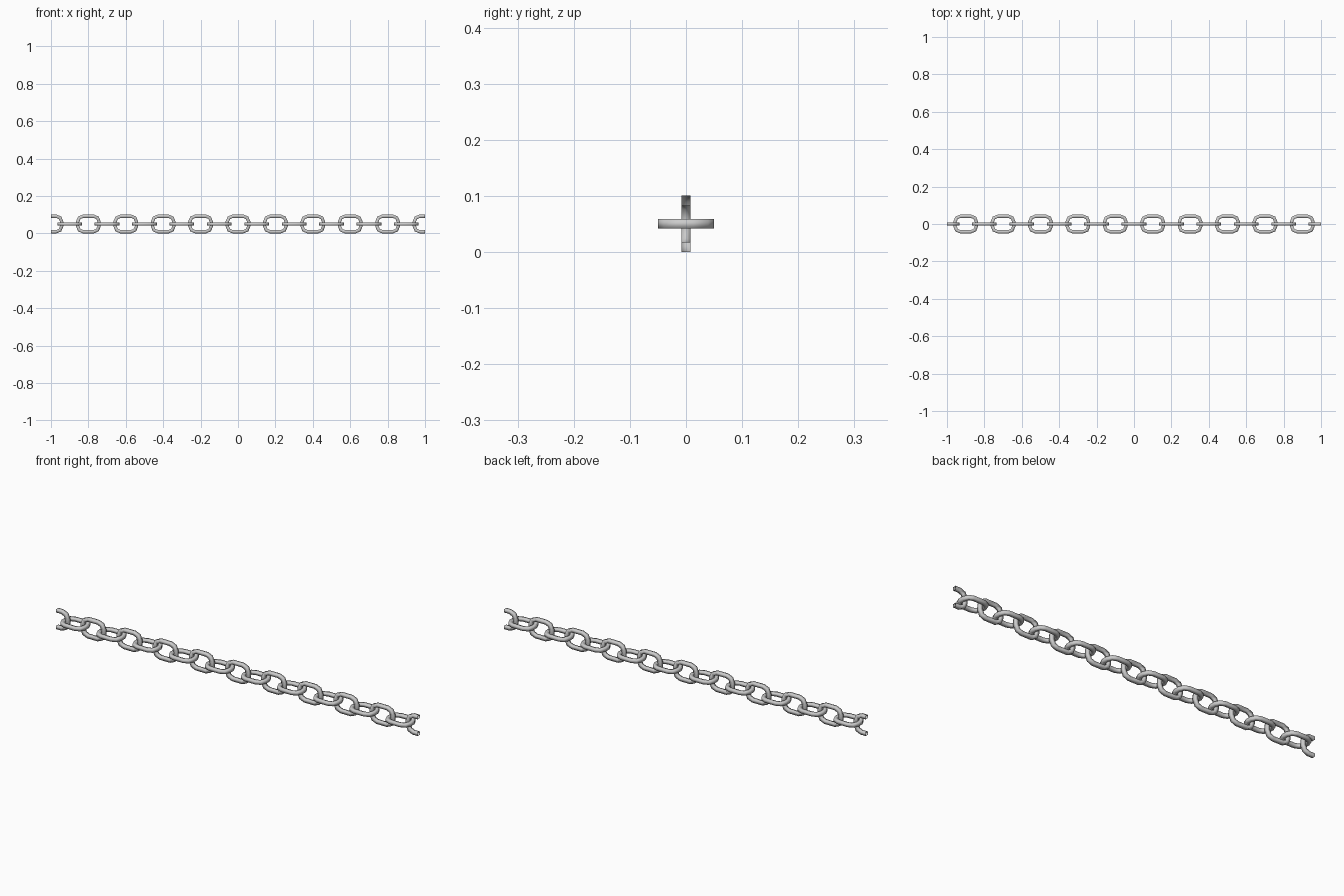
import bpy, bmesh, math
from mathutils import Vector

if "Cube" in bpy.data.objects:
    bpy.data.objects.remove(bpy.data.objects["Cube"])

TI, TP = 0.0085, 0.0083     # square wire: half thickness in plane / across plane
HL, HW = 0.0575, 0.0417     # centreline half length / half width
R, SEG = 0.030, 2
ZC = 0.0502
SECTION = [(1, 1), (-1, 1), (-1, -1), (1, -1)]


def corner(cx, cy, a0):
    """Rounded corner points sweeping 90 degrees from a0."""
    return [Vector((cx + R * math.cos(a0 + math.pi / 2 * i / SEG),
                    cy + R * math.sin(a0 + math.pi / 2 * i / SEG), 0))
            for i in range(SEG + 1)]


def sweep(name, path, closed):
    """Sweep a square, smooth shaded wire along a planar path with mitred joints."""
    bm = bmesh.new()
    n = len(path)
    rings = []
    for i, p in enumerate(path):
        a = path[i - 1] if closed or i > 0 else None
        b = path[(i + 1) % n] if closed or i < n - 1 else None
        d1 = (p - a).normalized() if a is not None else (b - p).normalized()
        d2 = (b - p).normalized() if b is not None else d1
        t = (d1 + d2).normalized()
        side = Vector((t.y, -t.x, 0)) / t.dot(d1)
        rings.append([bm.verts.new(p + side * TI * u + Vector((0, 0, TP * v)))
                      for u, v in SECTION])
    for i in range(n if closed else n - 1):
        r, s = rings[i], rings[(i + 1) % n]
        for k in range(4):
            m = (k + 1) % 4
            f = bm.faces.new((r[k], s[k], s[m], r[m]))
            f.smooth = True
    bm.normal_update()
    # the across-plane faces tell whether the winding points outwards
    if sum(f.normal.z * f.calc_center_median().z for f in bm.faces) < 0:
        bmesh.ops.reverse_faces(bm, faces=bm.faces)
    me = bpy.data.meshes.new(name)
    bm.to_mesh(me)
    bm.free()
    return me


def place(name, mesh, x, upright, turn=0.0):
    ob = bpy.data.objects.new(name, mesh)
    bpy.context.collection.objects.link(ob)
    ob.location = (x, 0, ZC)
    ob.rotation_euler = (math.pi / 2 if upright else 0, 0, turn)


cx, cy = HL - R, HW - R
right = corner(cx, -cy, -math.pi / 2) + corner(cx, cy, 0)
left = corner(-cx, cy, math.pi / 2) + corner(-cx, -cy, math.pi)
full = sweep("link", right + left, True)
half = sweep("half_link", [Vector((0, -HW, 0))] + right + [Vector((0, HW, 0))], False)

# upright and flat links alternate along x
for i in range(-9, 10):
    upright = i % 2 == 0
    place("upright_link" if upright else "flat_link", full, i * 0.1, upright)

# cut half links at both ends
place("end_half_link_left", half, -1, True)
place("end_half_link_right", half, 1, True, math.pi)
